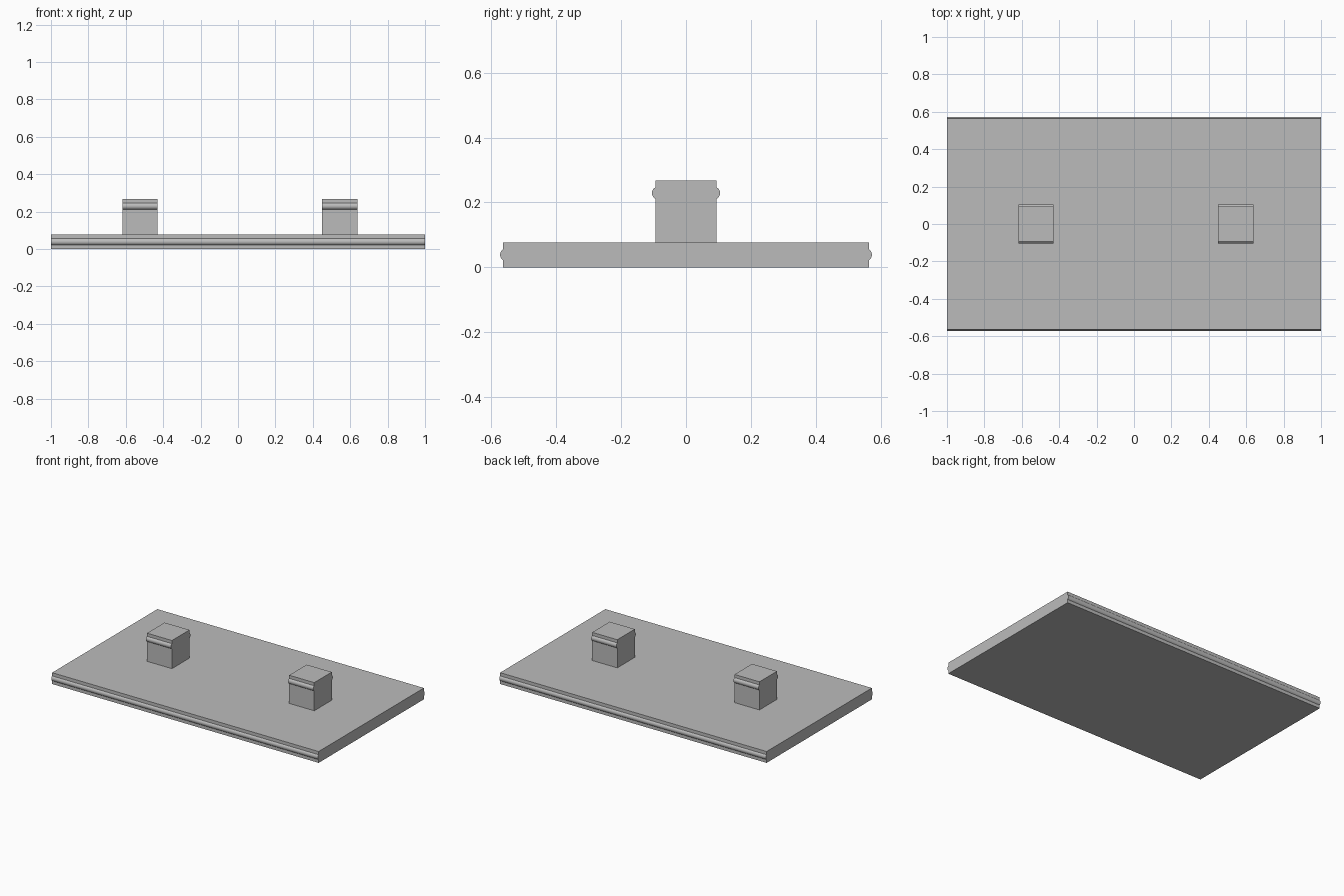
import bpy
import bmesh
from math import acos, cos, sin

cube = bpy.data.objects.get("Cube")
if cube:
    bpy.data.objects.remove(cube, do_unlink=True)

# One plain grey for everything
grey = bpy.data.materials.new("plain grey")
grey.use_nodes = True
colour = (0.5, 0.5, 0.5, 1.0)
grey.diffuse_color = colour
grey.node_tree.nodes["Principled BSDF"].inputs["Base Color"].default_value = colour

BEAD_RADIUS = 0.0195
ARC_STEPS = 12


def beaded_profile(half_depth, reach, bottom, top, bead_z):
    """Rectangle in y/z with a rounded bead on its front and back edges."""
    centre = reach - BEAD_RADIUS
    spread = acos((half_depth - centre) / BEAD_RADIUS)
    back = [(half_depth, bottom)]
    for i in range(ARC_STEPS + 1):
        a = -spread + 2 * spread * i / ARC_STEPS
        back.append((centre + BEAD_RADIUS * cos(a), bead_z + BEAD_RADIUS * sin(a)))
    back.append((half_depth, top))
    return back + [(-y, z) for y, z in reversed(back)]


def extrude_along_x(name, profile, x0, x1):
    bm = bmesh.new()
    cap = bm.faces.new([bm.verts.new((x0, y, z)) for y, z in profile])
    result = bmesh.ops.extrude_face_region(bm, geom=[cap], use_keep_orig=True)
    moved = [g for g in result["geom"] if isinstance(g, bmesh.types.BMVert)]
    bmesh.ops.translate(bm, verts=moved, vec=(x1 - x0, 0, 0))
    bmesh.ops.recalc_face_normals(bm, faces=bm.faces)
    mesh = bpy.data.meshes.new(name)
    bm.to_mesh(mesh)
    bm.free()
    mesh.materials.append(grey)
    obj = bpy.data.objects.new(name, mesh)
    bpy.context.collection.objects.link(obj)
    bpy.ops.object.select_all(action="DESELECT")
    obj.select_set(True)
    bpy.context.view_layer.objects.active = obj
    bpy.ops.object.shade_smooth_by_angle(angle=0.5)
    return obj


# Base plate with a bead along its long edges
PLATE_TOP = 0.077
extrude_along_x("base_plate",
                beaded_profile(0.564, 0.573, 0, PLATE_TOP, PLATE_TOP / 2), -1, 1)

# Two square posts with a bead near the top
post = beaded_profile(0.094, 0.105, PLATE_TOP, 0.268, 0.229)
for name, x0, x1 in (("right_post", -0.617, -0.43), ("left_post", 0.45, 0.638)):
    extrude_along_x(name, post, x0, x1)
